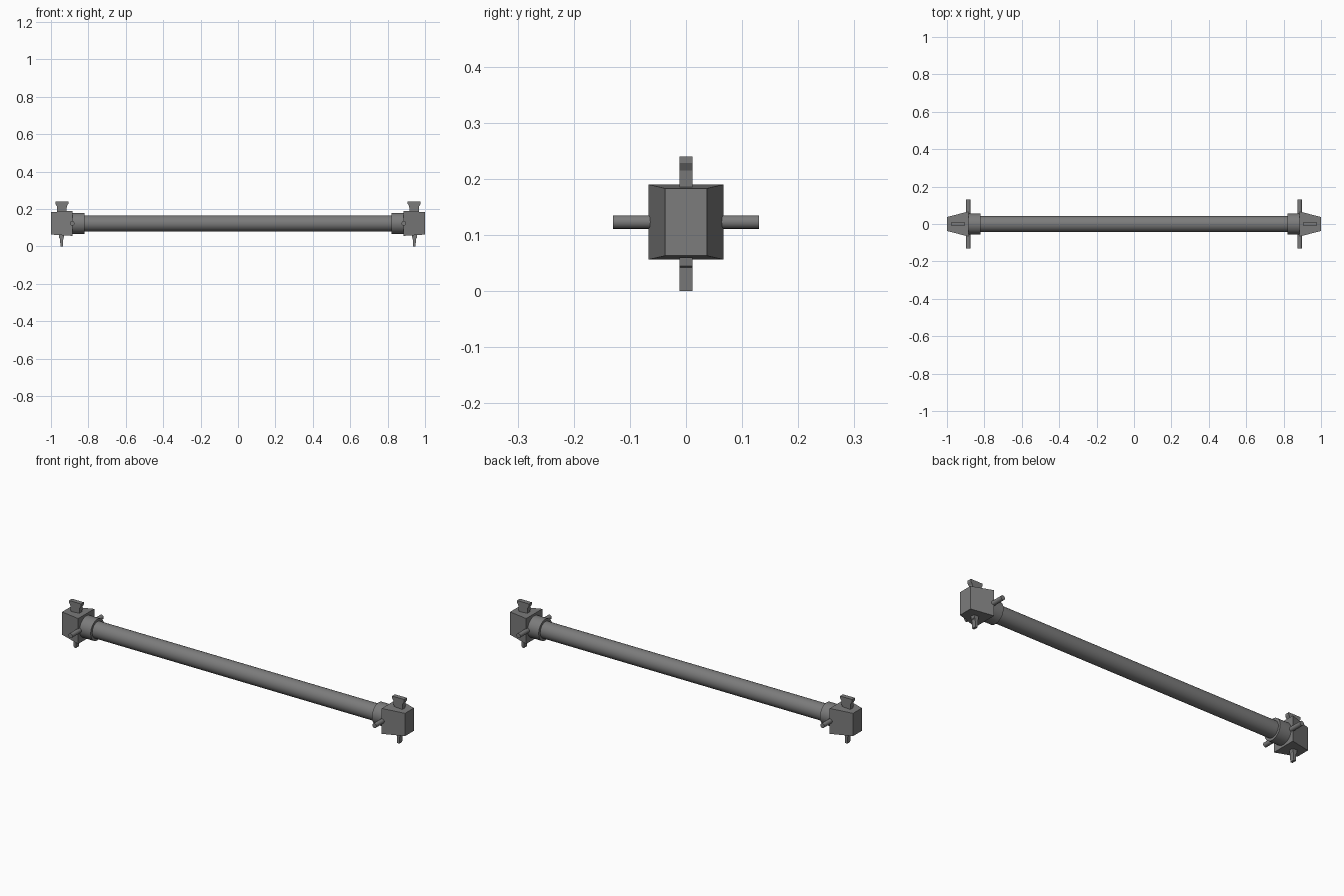
import bpy
import bmesh
from math import pi
from mathutils import Matrix, Vector

cube = bpy.data.objects.get("Cube")
if cube:
    bpy.data.objects.remove(cube, do_unlink=True)

AXIS_Z = 0.123

steel = bpy.data.materials.new("dark_grey_steel")
steel.use_nodes = True
grey = (0.2, 0.2, 0.2, 1)
steel.diffuse_color = grey
steel.node_tree.nodes["Principled BSDF"].inputs["Base Color"].default_value = grey


def finish(name, bm, smooth=False):
    bmesh.ops.recalc_face_normals(bm, faces=bm.faces)
    mesh = bpy.data.meshes.new(name)
    bm.to_mesh(mesh)
    bm.free()
    mesh.materials.append(steel)
    obj = bpy.data.objects.new(name, mesh)
    bpy.context.collection.objects.link(obj)
    if smooth:
        bpy.ops.object.select_all(action="DESELECT")
        obj.select_set(True)
        bpy.context.view_layer.objects.active = obj
        bpy.ops.object.shade_smooth_by_angle(angle=pi / 5)
    return obj


def rod(name, radius, length, centre, axis, sides):
    bm = bmesh.new()
    turn = Matrix.Rotation(pi / 2, 4, "Y" if axis == "X" else "X")
    bmesh.ops.create_cone(bm, cap_ends=True, segments=sides, radius1=radius,
                          radius2=radius, depth=length,
                          matrix=Matrix.Translation(centre) @ turn)
    return finish(name, bm, True)


def plate(name, profile, side, half_depth):
    """Extrude an x-z profile through y."""
    bm = bmesh.new()
    face = bm.faces.new([bm.verts.new((side * x, -half_depth, z)) for x, z in profile])
    new = bmesh.ops.extrude_face_region(bm, geom=[face])["geom"]
    bmesh.ops.translate(bm, vec=Vector((0, 2 * half_depth, 0)),
                        verts=[v for v in new if isinstance(v, bmesh.types.BMVert)])
    return finish(name, bm)


def end_block(name, side):
    """Box that narrows towards its outer end."""
    bm = bmesh.new()
    bmesh.ops.create_cube(bm, size=2)
    for v in bm.verts:
        outer = v.co.x > 0
        half_y, half_z = (0.037, 0.06) if outer else (0.067, 0.067)
        v.co = (side * (1.0 if outer else 0.885), v.co.y * half_y,
                AXIS_Z + v.co.z * half_z)
    return finish(name, bm)


# Long tube
rod("main_tube", 0.043, 1.72, (0, 0, AXIS_Z), "X", 32)

# Matching fittings on both ends
tab = [(0.918, 0.18), (0.966, 0.18), (0.969, 0.215), (0.977, 0.228),
       (0.977, 0.24), (0.907, 0.24), (0.907, 0.228), (0.915, 0.215)]
foot = [(0.93, 0.06), (0.958, 0.06), (0.956, 0.045), (0.952, 0.042),
        (0.949, 0), (0.937, 0), (0.934, 0.042), (0.932, 0.045)]
for label, side in (("left", 1), ("right", -1)):
    rod(label + "_collar", 0.056, 0.07, (side * 0.855, 0, AXIS_Z), "X", 32)
    rod(label + "_cross_pin", 0.012, 0.26, (side * 0.886, 0, AXIS_Z), "Y", 16)
    end_block(label + "_end_block", side)
    plate(label + "_top_tab", tab, side, 0.012)
    plate(label + "_bottom_peg", foot, side, 0.012)
